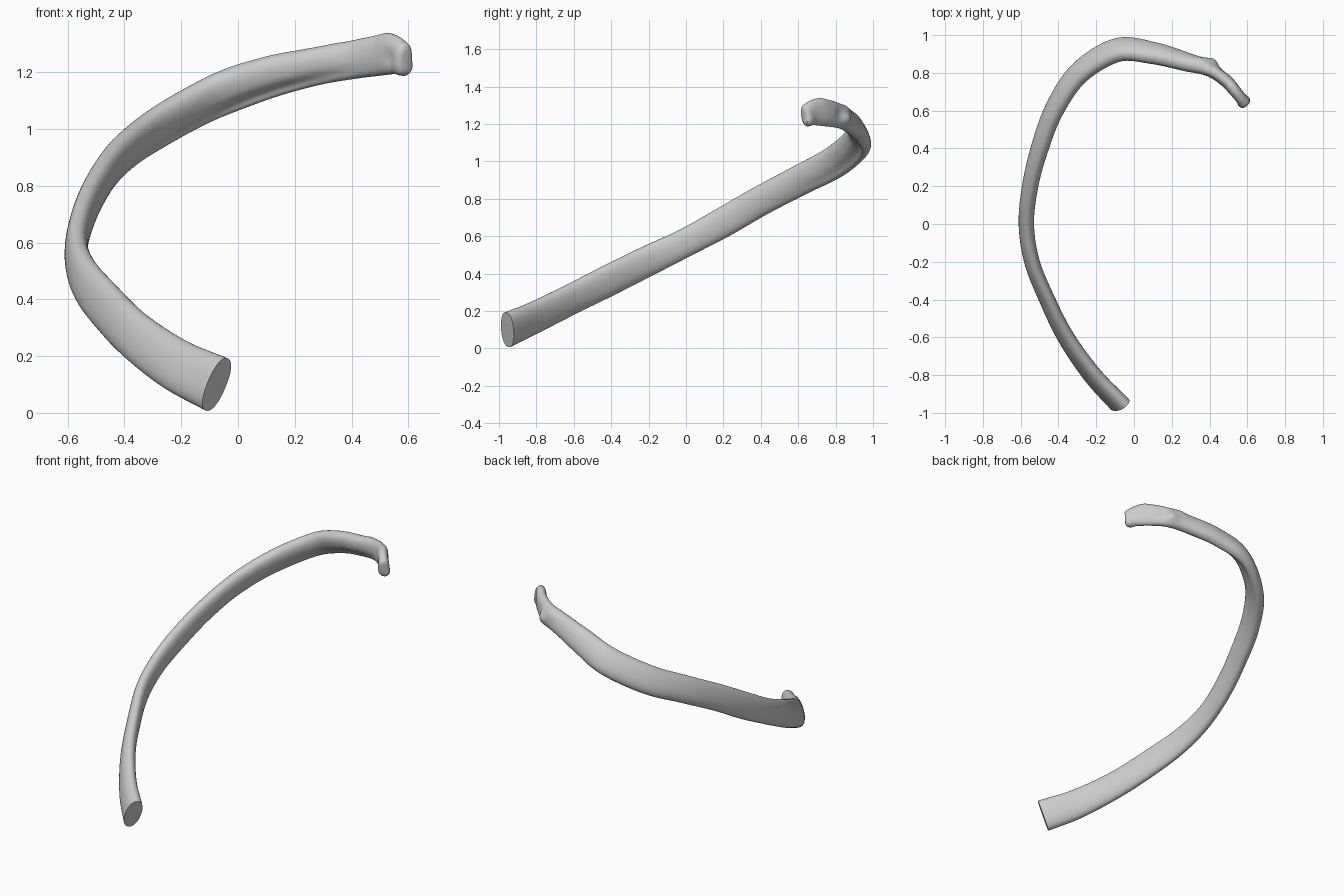
import bpy, bmesh, math
from mathutils import Vector

cube = bpy.data.objects.get("Cube")
if cube:
    bpy.data.objects.remove(cube, do_unlink=True)

# Bone material
bone = bpy.data.materials.new("bone_grey")
bone.use_nodes = True
colour = (0.6, 0.6, 0.6, 1)
bone.diffuse_color = colour
bone.node_tree.nodes["Principled BSDF"].inputs["Base Color"].default_value = colour

# Stations from the cut front end to the head:
# x, y, z, half height, half thickness, inward tilt in radians
STATIONS = [
    (-.075, -.955, .10, .10, .047, .25),
    (-.22, -.80, .17, .092, .044, .25),
    (-.36, -.60, .27, .086, .042, .2),
    (-.46, -.40, .37, .086, .040, .15),
    (-.54, -.20, .47, .082, .040, .1),
    (-.57, 0, .567, .076, .040, .1),
    (-.55, .20, .675, .08, .041, .15),
    (-.50, .40, .79, .08, .043, .25),
    (-.42, .61, .90, .082, .045, .35),
    (-.29, .80, 1.0, .086, .047, .45),
    (-.09, .92, 1.11, .085, .049, .55),
    (.10, .905, 1.18, .077, .049, .5),
    (.27, .86, 1.22, .068, .046, .35),
    (.40, .82, 1.243, .067, .038, .15),
    (.49, .755, 1.258, .071, .034, 0),
    (.545, .69, 1.262, .069, .032, 0),
    (.578, .648, 1.25, .058, .034, 0),
]
STEPS, SIDES = 8, 40


def smooth_path(rows, steps):
    """Catmull-Rom interpolation of every column."""
    rows = [Vector(r) for r in rows]
    pts = [2 * rows[0] - rows[1]] + rows + [2 * rows[-1] - rows[-2]]
    out = []
    for a, b, c, d in zip(pts, pts[1:], pts[2:], pts[3:]):
        for i in range(steps):
            u = i / steps
            out.append(b + (c - a) * (u / 2) + (a * 2 - b * 5 + c * 4 - d) * (u * u / 2)
                       + (b * 3 - a - c * 3 + d) * (u ** 3 / 2))
    return out + [rows[-1]]


def signed_power(v, p):
    return math.copysign(abs(v) ** p, v)


def build_shaft():
    path = smooth_path(STATIONS, STEPS)
    centres = [Vector(p[:3]) for p in path]
    bm = bmesh.new()
    rings = []

    def add_ring(i, scale=1.0, shift=0.0):
        t = (centres[min(i + 1, len(path) - 1)] - centres[max(i - 1, 0)]).normalized()
        inward = t.cross(Vector((0, 0, 1))).normalized()
        up = inward.cross(t)
        h, w, tilt = path[i][3:]
        top = up * math.cos(tilt) + inward * math.sin(tilt)
        side = inward * math.cos(tilt) - up * math.sin(tilt)
        along = i / (len(path) - 1)
        groove = 0.35 * math.exp(-((along - .66) / .13) ** 2)
        ring = []
        for k in range(SIDES):
            a = math.tau * k / SIDES
            # hollow on the lower inner face
            dent = 1 - groove * math.exp(-((a - 5.75) / .35) ** 2)
            offset = (side * signed_power(math.cos(a), .9) * w * dent
                      + top * signed_power(math.sin(a), .9) * h)
            ring.append(bm.verts.new(centres[i] + offset * scale + t * shift))
        rings.append(ring)

    for i in range(len(path)):
        add_ring(i)
    # rounded articular end
    for scale, shift in ((.93, .012), (.78, .02), (.5, .023)):
        add_ring(len(path) - 1, scale, shift)
    for r, s in zip(rings, rings[1:]):
        for k in range(SIDES):
            n = (k + 1) % SIDES
            bm.faces.new((r[k], r[n], s[n], s[k]))
    bm.faces.new(rings[0])
    bm.faces.new(rings[-1])
    bmesh.ops.recalc_face_normals(bm, faces=bm.faces)
    bm.normal_update()

    # Tubercle, head rim and small hollows: centre, radius, height
    bumps = [
        ((.42, .87, 1.23), .035, .024),
        ((.36, .88, 1.28), .04, .01),
        ((.53, .72, 1.33), .04, .006),
        ((.595, .65, 1.21), .03, .014),
        ((.53, .66, 1.25), .03, -.008),
        ((.46, .82, 1.25), .03, -.007),
    ]
    normals = {v: v.normal.copy() for v in bm.verts}
    start = {v: v.co.copy() for v in bm.verts}
    for centre, radius, height in bumps:
        for v in bm.verts:
            d = (start[v] - Vector(centre)).length / radius
            v.co += normals[v] * height * math.exp(-d * d)

    mesh = bpy.data.meshes.new("rib_bone")
    bm.to_mesh(mesh)
    bm.free()
    mesh.materials.append(bone)
    obj = bpy.data.objects.new("rib_bone", mesh)
    bpy.context.collection.objects.link(obj)
    return obj


rib = build_shaft()
bpy.ops.object.select_all(action='DESELECT')
rib.select_set(True)
bpy.context.view_layer.objects.active = rib
bpy.ops.object.shade_smooth_by_angle(angle=math.radians(40))
